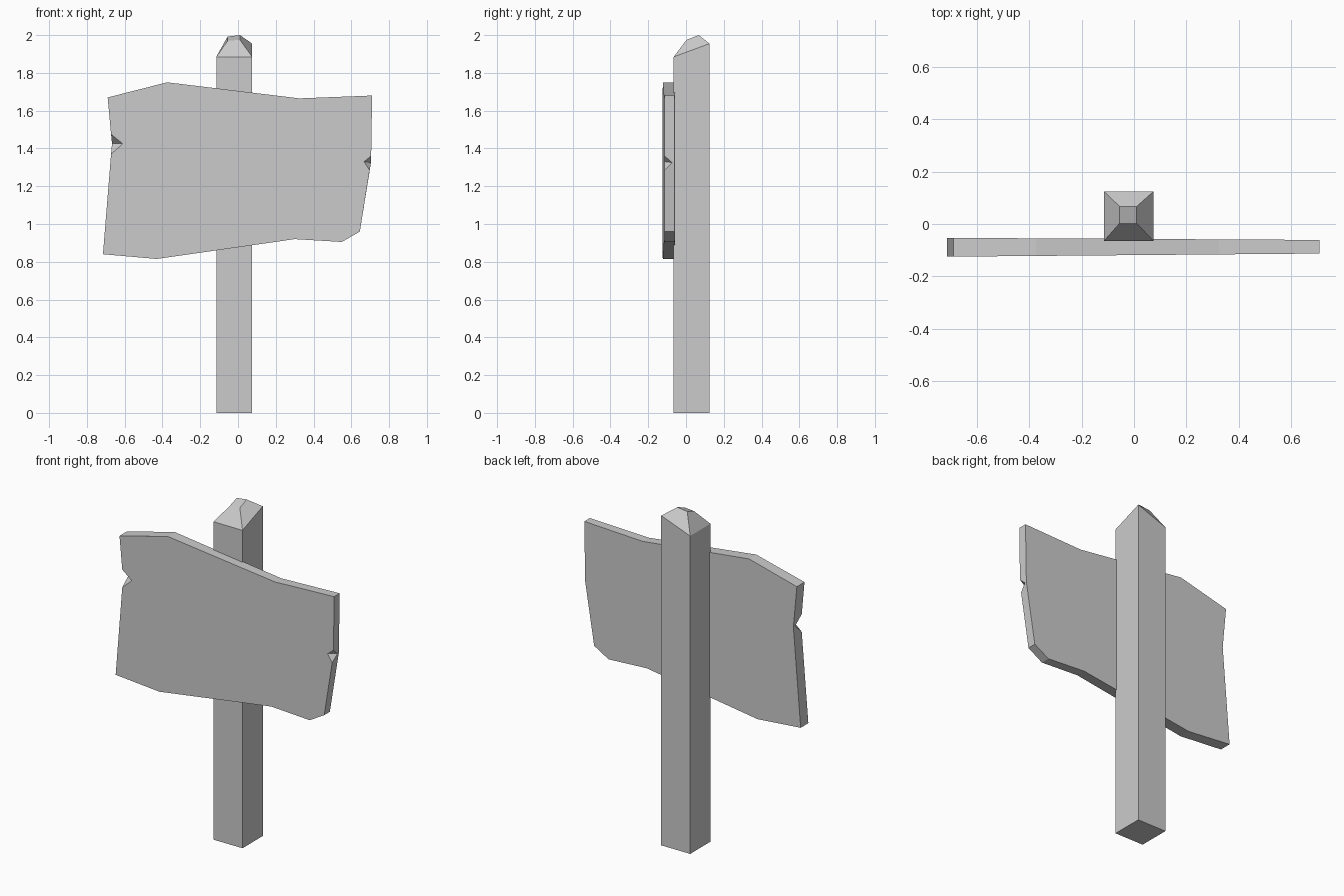
import bpy, bmesh

if "Cube" in bpy.data.objects:
    bpy.data.objects.remove(bpy.data.objects["Cube"])


def finish(bm, name):
    bmesh.ops.recalc_face_normals(bm, faces=bm.faces)
    mesh = bpy.data.meshes.new(name)
    bm.to_mesh(mesh)
    bm.free()
    obj = bpy.data.objects.new(name, mesh)
    bpy.context.collection.objects.link(obj)
    return obj


# Post: square shaft with a crooked chiselled tip, lofted through three rings
def square(x0, x1, y0, y1, heights):
    corners = [(x0, y0), (x1, y0), (x1, y1), (x0, y1)]
    return [(x, y, z) for (x, y), z in zip(corners, heights)]


bm = bmesh.new()
rings = [[bm.verts.new(p) for p in ring] for ring in (
    square(-0.115, 0.075, -0.065, 0.125, [0, 0, 0, 0]),
    square(-0.115, 0.075, -0.065, 0.125, [1.885, 1.885, 1.955, 1.885]),
    square(-0.055, 0.01, 0.003, 0.067, [1.97, 1.975, 2.0, 1.992]))]
for lo, hi in zip(rings, rings[1:]):
    for i in range(4):
        j = (i + 1) % 4
        bm.faces.new((lo[i], lo[j], hi[j], hi[i]))
bm.faces.new(rings[0])
bm.faces.new(rings[-1])
finish(bm, "post")

# Sign board: irregular plank, thicker on the left, chipped at two edge bends
outline = [(-0.69, 1.67), (-0.375, 1.75), (0.325, 1.665), (0.71, 1.68),
           (0.704, 1.325), (0.645, 0.96), (0.55, 0.905), (0.30, 0.92),
           (-0.43, 0.815), (-0.715, 0.84), (-0.667, 1.425)]
# Bend index: front-edge start, inner point and end of the chip
chips = {4: [(0.705, 1.36), (0.667, 1.33), (0.697, 1.285)],
         10: [(-0.672, 1.37), (-0.61, 1.425), (-0.672, 1.475)]}


def depth(x, t):
    """y at plank position x, with t from 0 (front) to 1 (back)."""
    s = (x + 0.715) / 1.425
    front, back = -0.125 + 0.012 * s, -0.053 - 0.008 * s
    return front + (back - front) * t


bm = bmesh.new()


def vert(p, t):
    return bm.verts.new((p[0], depth(p[0], t), p[1]))


front, back, apex = [], [], []
for i, p in enumerate(outline):
    front.append([vert(q, 0) for q in chips.get(i, [p])])
    back.append(vert(p, 1))
    apex.append([vert(p, 0.77)] if i in chips else [])
n = len(outline)
for i in range(n):
    j = (i + 1) % n
    bm.faces.new([front[i][-1], front[j][0]] + apex[j] + [back[j], back[i]] + apex[i])
    if apex[i]:
        a, b, c = front[i]
        bm.faces.new((a, b, apex[i][0]))
        bm.faces.new((b, c, apex[i][0]))
bm.faces.new([v for group in front for v in group])
bm.faces.new(back)
finish(bm, "sign_board")
